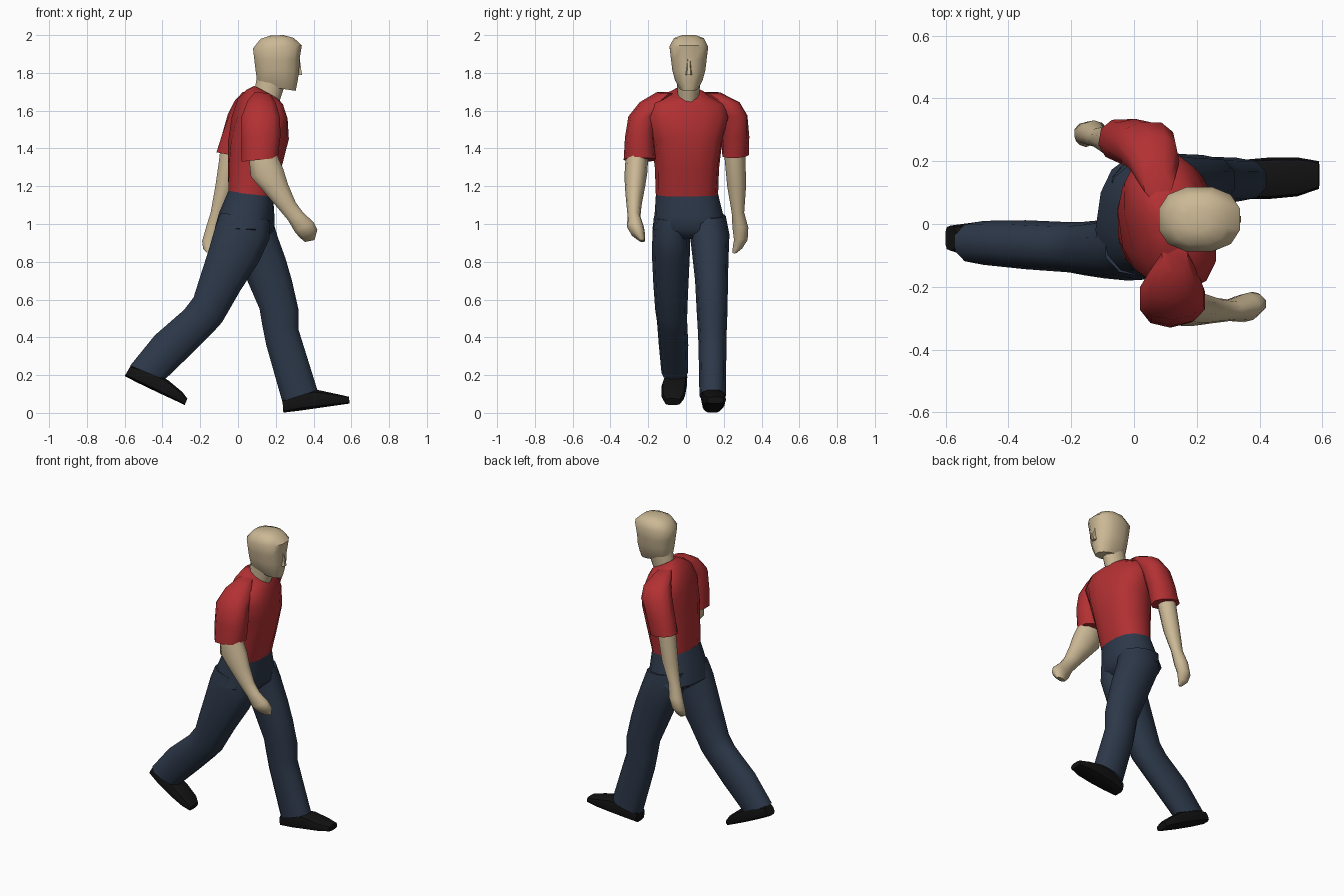
import bpy, bmesh, math
from mathutils import Vector


def material(name, rgb):
    m = bpy.data.materials.new(name)
    m.diffuse_color = (*rgb, 1)
    return m


SKIN = material("skin", (0.60, 0.48, 0.30))
RED = material("red_cloth", (0.45, 0.03, 0.033))
BLUE = material("blue_cloth", (0.026, 0.04, 0.068))
BLACK = material("black_leather", (0.006, 0.006, 0.006))


def loft(name, rings, mat, n=10, power=2.0, sharp=50):
    """Skin rings (x1, z1, x2, z2, y, half_width[, yaw]); each spans two side-profile points."""
    bm = bmesh.new()
    loops = []
    for x1, z1, x2, z2, y, w, *yaw in rings:
        a = math.radians(yaw[0]) if yaw else 0
        c = Vector(((x1 + x2) / 2, y, (z1 + z2) / 2))
        r, h = (x2 - x1) / 2, (z2 - z1) / 2
        u = Vector((r * math.cos(a), r * math.sin(a), h))
        v = Vector((-math.sin(a), math.cos(a), 0)) * w
        loop = []
        for i in range(n):
            t = 2 * math.pi * (i + 0.5) / n
            k, s = (math.copysign(abs(f) ** (2 / power), f) for f in (math.cos(t), math.sin(t)))
            k /= math.cos(math.pi / n)
            loop.append(bm.verts.new(c + u * k + v * s))
        loops.append(loop)
    for p, q in zip(loops, loops[1:]):
        for i in range(n):
            j = (i + 1) % n
            bm.faces.new((p[i], p[j], q[j], q[i]))
    bm.faces.new(loops[0])
    bm.faces.new(loops[-1])
    bmesh.ops.recalc_face_normals(bm, faces=bm.faces)
    me = bpy.data.meshes.new(name)
    bm.to_mesh(me)
    bm.free()
    ob = bpy.data.objects.new(name, me)
    bpy.context.collection.objects.link(ob)
    me.materials.append(mat)
    bpy.ops.object.select_all(action='DESELECT')
    ob.select_set(True)
    bpy.context.view_layer.objects.active = ob
    bpy.ops.object.shade_smooth_by_angle(angle=math.radians(sharp))
    return ob


# Head and neck
loft("neck", [(.08, 1.66, .21, 1.62, .01, .055), (.10, 1.78, .25, 1.74, .015, .062)], SKIN)
loft("head", [
    (.105, 1.735, .305, 1.705, .015, .05), (.10, 1.77, .315, 1.755, .015, .075),
    (.093, 1.82, .323, 1.81, .015, .09), (.087, 1.87, .325, 1.87, .015, .097),
    (.080, 1.93, .337, 1.945, .015, .105), (.12, 1.98, .295, 1.985, .015, .082),
    (.17, 1.997, .24, 2.0, .015, .04)], SKIN, 12, 2.4)
loft("nose", [(.29, 1.785, .34, 1.79, .015, .02), (.30, 1.81, .335, 1.815, .015, .016),
              (.31, 1.87, .327, 1.875, .015, .01)], SKIN, 6)

# Shirt body, twisted towards the forward shoulder
loft("shirt", [
    (-.05, 1.17, .185, 1.145, .005, .165, 0), (-.05, 1.30, .225, 1.29, .005, .17, 3),
    (-.045, 1.44, .262, 1.45, .005, .19, 8), (-.02, 1.57, .25, 1.56, .005, .225, 13),
    (.01, 1.66, .225, 1.63, .01, .20, 14), (.05, 1.71, .215, 1.655, .01, .11, 10),
    (.085, 1.73, .205, 1.665, .01, .068, 5)], RED, 14, 2.5)

# Sleeves
loft("forward_sleeve", [
    (.02, 1.33, .21, 1.35, -.242, .088), (.02, 1.45, .225, 1.47, -.243, .08),
    (.02, 1.57, .22, 1.57, -.228, .077), (.05, 1.65, .20, 1.64, -.175, .07),
    (.09, 1.70, .17, 1.69, -.11, .05)], RED, 10, 2.3)
loft("rear_sleeve", [
    (-.11, 1.38, .06, 1.35, .263, .072, -10), (-.085, 1.47, .09, 1.46, .26, .075, 0),
    (-.05, 1.58, .13, 1.57, .25, .076, 10), (-.015, 1.65, .14, 1.64, .21, .075, 12),
    (.03, 1.70, .12, 1.69, .13, .055, 12)], RED, 10, 2.3)

# Arms with hands
loft("forward_arm", [
    (.05, 1.42, .19, 1.44, -.25, .06), (.06, 1.33, .205, 1.37, -.26, .06),
    (.068, 1.25, .24, 1.29, -.265, .06), (.12, 1.19, .265, 1.21, -.27, .054),
    (.21, 1.085, .305, 1.115, -.275, .04), (.265, 1.02, .345, 1.06, -.275, .034),
    (.30, .96, .40, 1.01, -.268, .045), (.325, .93, .42, .97, -.255, .038),
    (.355, .905, .405, .915, -.232, .015)], SKIN)
loft("rear_arm", [
    (-.09, 1.43, .03, 1.43, .26, .055), (-.10, 1.34, .01, 1.34, .26, .055),
    (-.12, 1.20, -.02, 1.20, .268, .05), (-.145, 1.06, -.07, 1.06, .275, .033),
    (-.17, .98, -.085, .98, .288, .042), (-.19, .91, -.105, .92, .29, .036),
    (-.185, .87, -.125, .87, .272, .025), (-.165, .85, -.14, .845, .257, .012)], SKIN)

# Trousers: hips, then one leg back and one forward
loft("hips", [
    (-.05, 1.175, .185, 1.15, .005, .164, 0), (-.095, 1.06, .188, 1.04, .015, .182, -5),
    (-.115, .98, .185, .97, .02, .20, -8), (-.04, .92, .14, .92, .025, .11, -8)], BLUE, 14, 2.5)
loft("rear_leg", [
    (-.09, 1.06, .17, 1.02, -.07, .10), (-.12, .98, .165, .92, -.078, .10),
    (-.155, .86, .11, .80, -.08, .10), (-.20, .72, .01, .645, -.08, .093),
    (-.235, .61, -.085, .48, -.078, .085), (-.285, .545, -.13, .43, -.074, .08),
    (-.44, .41, -.25, .31, -.066, .078), (-.57, .25, -.39, .175, -.06, .07)], BLUE, 10, 2.3)
loft("forward_leg", [
    (-.07, 1.06, .18, 1.03, .11, .10), (-.06, .96, .21, .93, .125, .105),
    (0, .82, .25, .82, .13, .095), (.05, .70, .285, .70, .135, .087),
    (.115, .55, .32, .545, .138, .082), (.13, .46, .32, .44, .139, .077),
    (.15, .36, .345, .36, .14, .074), (.235, .06, .42, .12, .141, .07)], BLUE, 10, 2.3)

# Shoes, skinned from heel to toe
loft("rear_shoe", [
    (-.60, .195, -.568, .25, -.045, .04), (-.52, .155, -.47, .225, -.053, .06),
    (-.42, .107, -.37, .172, -.063, .067), (-.33, .065, -.295, .11, -.068, .062),
    (-.282, .042, -.268, .075, -.07, .042)], BLACK, 10, 3.2, 40)
loft("forward_shoe", [
    (.24, .002, .235, .07, .14, .045), (.32, .012, .32, .115, .142, .06),
    (.42, .026, .425, .12, .145, .066), (.52, .04, .52, .10, .15, .062),
    (.59, .05, .588, .085, .156, .044)], BLACK, 10, 3.2, 40)
